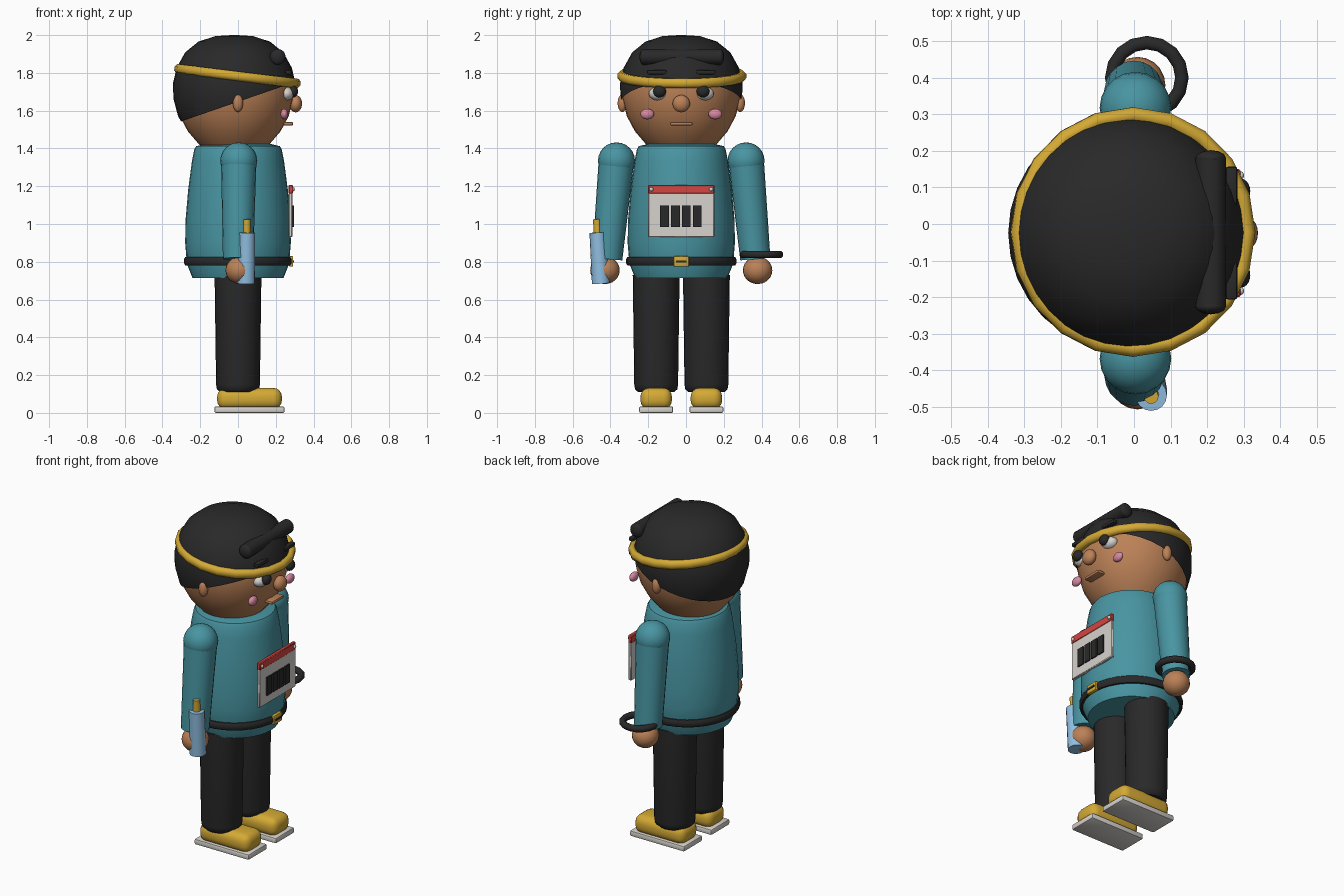
import bpy, bmesh, math
from mathutils import Vector, Matrix

if "Cube" in bpy.data.objects:
    bpy.data.objects.remove(bpy.data.objects["Cube"])

CY = -0.025  # the body's own centre line in y; the figure faces +x


def mat(name, rgb):
    m = bpy.data.materials.new(name)
    m.diffuse_color = (*rgb, 1)
    m.use_nodes = True
    m.node_tree.nodes["Principled BSDF"].inputs["Base Color"].default_value = m.diffuse_color
    return m


TEAL = mat("teal cloth", (0.065, 0.30, 0.36))
BLACK = mat("soft black", (0.022, 0.022, 0.022))
SKIN = mat("brown skin", (0.50, 0.22, 0.095))
GOLD = mat("golden yellow", (0.66, 0.40, 0.035))
GREY = mat("pale grey", (0.68, 0.65, 0.61))
RED = mat("red", (0.66, 0.06, 0.05))
PINK = mat("pink", (0.68, 0.25, 0.36))
BLUE = mat("light blue", (0.28, 0.52, 0.76))


def finish(name, bm, material, loc=(0, 0, 0), angle=40):
    bmesh.ops.recalc_face_normals(bm, faces=bm.faces)
    me = bpy.data.meshes.new(name)
    bm.to_mesh(me)
    bm.free()
    me.polygons.foreach_set("use_smooth", [True] * len(me.polygons))
    me.set_sharp_from_angle(angle=math.radians(angle))
    me.materials.append(material)
    ob = bpy.data.objects.new(name, me)
    ob.location = loc
    bpy.context.collection.objects.link(ob)
    return ob


def lathe_bm(profile, segs=32, sx=1, sy=1):
    """Spin (radius, z) points round z, closing both ends."""
    bm = bmesh.new()
    rings = []
    for r, z in profile:
        rings.append([bm.verts.new((r * sx * math.cos(2 * math.pi * i / segs),
                                    r * sy * math.sin(2 * math.pi * i / segs), z))
                      for i in range(segs)])
    for a, b in zip(rings, rings[1:]):
        for i in range(segs):
            j = (i + 1) % segs
            bm.faces.new((a[i], a[j], b[j], b[i]))
    bm.faces.new(rings[0][::-1])
    bm.faces.new(rings[-1])
    return bm


def ball(name, c, s, material, u=20, v=12):
    bm = bmesh.new()
    bmesh.ops.create_uvsphere(bm, u_segments=u, v_segments=v, radius=1)
    bmesh.ops.scale(bm, vec=s, verts=bm.verts)
    return finish(name, bm, material, c, 60)


def box(name, lo, hi, material, bevel=0.0, segs=3):
    lo, hi = Vector(lo), Vector(hi)
    bm = bmesh.new()
    bmesh.ops.create_cube(bm, size=1)
    bmesh.ops.scale(bm, vec=hi - lo, verts=bm.verts)
    if bevel:
        bmesh.ops.bevel(bm, geom=bm.edges[:], offset=bevel, segments=segs,
                        profile=0.5, affect='EDGES')
    return finish(name, bm, material, (lo + hi) / 2)


def rod(name, a, b, ra, rb, material, segs=20):
    """Tapered round bar from a to b."""
    a, b = Vector(a), Vector(b)
    bm = bmesh.new()
    bmesh.ops.create_cone(bm, cap_ends=True, segments=segs, radius1=ra, radius2=rb,
                          depth=(b - a).length)
    rot = Vector((0, 0, 1)).rotation_difference(b - a).to_matrix()
    bmesh.ops.rotate(bm, matrix=rot, verts=bm.verts)
    return finish(name, bm, material, (a + b) / 2)


def ring(name, c, rx, ry, tr, tz, material, segs=32, tilt=0):
    """Closed band with an oval section."""
    bm = bmesh.new()
    n = 8
    loops = []
    for i in range(segs):
        t = 2 * math.pi * i / segs
        loops.append([bm.verts.new(((rx + tr * math.cos(k)) * math.cos(t),
                                    (ry + tr * math.cos(k)) * math.sin(t),
                                    tz * math.sin(k)))
                      for k in (2 * math.pi * (q + 0.5) / n for q in range(n))])
    for i in range(segs):
        a, b = loops[i], loops[(i + 1) % segs]
        for q in range(n):
            bm.faces.new((a[q], b[q], b[(q + 1) % n], a[(q + 1) % n]))
    bmesh.ops.rotate(bm, matrix=Matrix.Rotation(tilt, 3, 'Y'), verts=bm.verts)
    return finish(name, bm, material, c, 50)


# head and the hair shell, cut along a plane that falls toward the back
head_profile = [(0.14, 1.38), (0.185, 1.42), (0.245, 1.49), (0.288, 1.57), (0.312, 1.66),
                (0.314, 1.74), (0.295, 1.82), (0.25, 1.90), (0.18, 1.956),
                (0.09, 1.985), (0.01, 1.99)]
finish("head", lathe_bm(head_profile), SKIN, (-0.02, CY, 0), 60)
hair = lathe_bm([(r + 0.01, z + 0.01 * (z - 1.4) / 0.6) for r, z in head_profile])
bmesh.ops.bisect_plane(hair, geom=hair.verts[:] + hair.edges[:] + hair.faces[:],
                       plane_co=(0, 0, 1.64), plane_no=(-0.345, 0, 1), clear_inner=True)
finish("hair", hair, BLACK, (-0.02, CY, 0), 60)
ring("headband", (-0.003, CY + 0.003, 1.783), 0.315, 0.32, 0.023, 0.027, GOLD, 20,
     math.radians(7))

# rolled fringe above the headband
rod("hair_roll", (0.21, -0.225, 1.885), (0.21, 0.18, 1.885), 0.042, 0.042, BLACK, 12)
for y in (-0.225, 0.18):
    ball("hair_roll_end", (0.21, y, 1.885), (0.042, 0.022, 0.042), BLACK, 12, 8)

# paired facial features
for s in (-1, 1):
    ball("ear", (0.0, CY + s * 0.312, 1.64), (0.027, 0.025, 0.047), SKIN)
    ball("eye", (0.255, CY + s * 0.122, 1.69), (0.04, 0.05, 0.036), GREY)
    ball("pupil", (0.292, CY + s * 0.115, 1.702), (0.026, 0.034, 0.032), BLACK)
    ball("cheek", (0.245, CY + s * 0.18, 1.582), (0.02, 0.036, 0.028), PINK)
    box("eyebrow", (0.25, CY + s * 0.13 - 0.052, 1.792),
        (0.283, CY + s * 0.13 + 0.052, 1.816), BLACK, 0.008, 2)
ball("nose", (0.305, CY, 1.637), (0.034, 0.046, 0.046), SKIN)
box("mouth", (0.24, CY - 0.06, 1.521), (0.292, CY + 0.06, 1.541), SKIN, 0.009, 2)

# jacket, belt and buckle
finish("jacket", lathe_bm([(0.245, 0.715), (0.275, 0.79), (0.284, 0.90), (0.282, 1.02),
                           (0.268, 1.18), (0.248, 1.33), (0.235, 1.395), (0.225, 1.412),
                           (0.17, 1.425)], 32, 0.985, 1.0), TEAL, (0, CY, 0))
ring("belt", (0, CY, 0.803), 0.274, 0.28, 0.014, 0.024, BLACK)
box("buckle", (0.27, CY - 0.04, 0.774), (0.292, CY + 0.04, 0.83), GOLD, 0.006, 2)
box("buckle_centre", (0.28, CY - 0.028, 0.796), (0.296, CY + 0.028, 0.808), BLACK)

# race bib with header strip, pins and bars
box("bib", (0.268, -0.2, 0.93), (0.288, 0.15, 1.165), GREY, 0.004, 1)
box("bib_header", (0.268, -0.2, 1.16), (0.291, 0.15, 1.207), RED, 0.004, 1)
for y in (-0.183, 0.133):
    ball("bib_pin", (0.293, y, 1.184), (0.008, 0.011, 0.011), GREY, 10, 6)
for i in range(4):
    y = -0.137 + i * 0.058
    box("bib_bar", (0.285, y, 0.985), (0.296, y + 0.046, 1.097), BLACK)

# legs, shoes and arms, one of each per side
for s in (-1, 1):
    y = CY + s * 0.133
    finish("trouser_leg", lathe_bm([(0.095, 0.11), (0.112, 0.125), (0.116, 0.15),
                                    (0.124, 0.73)], 24), BLACK, (0, y, 0))
    box("shoe", (-0.11, y - 0.083, 0.02), (0.232, y + 0.083, 0.132), GOLD, 0.045, 4)
    box("shoe_sole", (-0.125, y - 0.09, 0), (0.246, y + 0.09, 0.034), GREY, 0.008, 2)
    ball("shoulder", (0.004, CY + s * 0.343, 1.335), (0.098, 0.098, 0.097), TEAL)
    rod("sleeve", (0, CY + s * 0.392, 0.815), (0.004, CY + s * 0.343, 1.34),
        0.08, 0.094, TEAL)
    ball("hand", (0.01, CY + s * 0.404, 0.755), (0.076, 0.078, 0.073), SKIN)

# wrist band on one arm, bottle in the other hand
ring("wristband", (0.035, 0.4, 0.838), 0.096, 0.096, 0.02, 0.02, BLACK, 16)
rod("bottle", (0.042, -0.45, 0.685), (0.047, -0.468, 0.955), 0.048, 0.043, BLUE, 16)
rod("bottle_cap", (0.046, -0.467, 0.95), (0.047, -0.472, 1.025), 0.022, 0.02, GOLD, 12)
